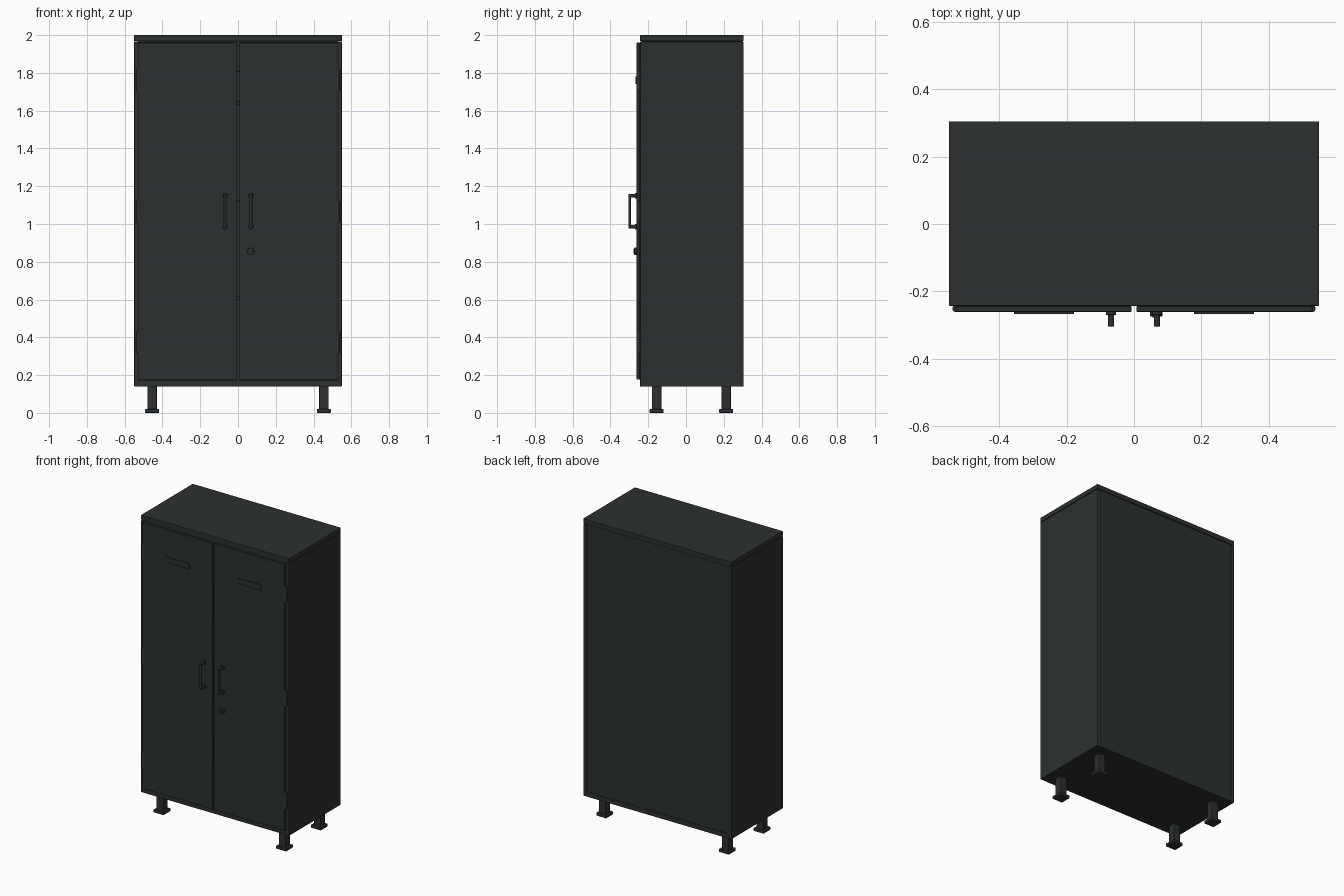
import bpy, math
from mathutils import Vector

if "Cube" in bpy.data.objects:
    bpy.data.objects.remove(bpy.data.objects["Cube"])

paint = bpy.data.materials.new("dark_paint")
paint.diffuse_color = (0.025, 0.03, 0.031, 1)
paint.use_nodes = True
paint.node_tree.nodes["Principled BSDF"].inputs["Base Color"].default_value = paint.diffuse_color


def finish(ob, name, bevel=0.0):
    ob.name = name
    ob.data.materials.append(paint)
    if bevel:
        m = ob.modifiers.new("bevel", 'BEVEL')
        m.width = bevel
        m.segments = 2
        m.limit_method = 'ANGLE'
    return ob


def box(name, x, y, z, bevel=0.002):
    """Box from (min, max) ranges on each axis."""
    c = [(a + b) / 2 for a, b in (x, y, z)]
    bpy.ops.mesh.primitive_cube_add(size=1, location=c)
    ob = bpy.context.object
    ob.scale = [abs(b - a) for a, b in (x, y, z)]
    bpy.ops.object.transform_apply(location=False, rotation=False, scale=True)
    return finish(ob, name, bevel)


def rod(name, a, b, r, sides=16, bevel=0.0):
    """Cylinder running from point a to point b."""
    a, b = Vector(a), Vector(b)
    bpy.ops.mesh.primitive_cylinder_add(vertices=sides, radius=r, depth=(b - a).length,
                                        location=(a + b) / 2)
    ob = bpy.context.object
    ob.rotation_euler = (b - a).to_track_quat('Z', 'Y').to_euler()
    bpy.ops.object.shade_smooth_by_angle(angle=math.radians(40))
    return finish(ob, name, bevel)


FRONT, BACK = -0.243, 0.305
DOOR = -0.261

# Carcass: lid, bottom, recessed back, header
box("lid", (-0.55, 0.55), (FRONT, BACK), (1.968, 2.0), 0.003)
box("top_panel", (-0.53, 0.53), (FRONT + 0.006, BACK - 0.006), (1.945, 1.969))
box("bottom_panel", (-0.53, 0.53), (FRONT, BACK), (0.14, 0.172))
box("back_panel", (-0.53, 0.53), (0.285, BACK - 0.005), (0.15, 1.965))

# Shelves and hanging rail inside
for i, z in enumerate((0.61, 1.13, 1.64)):
    box(f"shelf_{i + 1}", (-0.526, 0.526), (-0.22, 0.287), (z - 0.01, z + 0.01))
rod("hanging_rail", (-0.527, 0.03, 1.82), (0.527, 0.03, 1.82), 0.012)

for side, s in (("left", -1), ("right", 1)):
    # Side wall and door
    box(f"{side}_wall", (s * 0.525, s * 0.55), (FRONT, BACK), (0.14, 1.965), 0.003)
    box(f"{side}_door", (s * 0.007, s * 0.53), (DOOR, FRONT - 0.001), (0.176, 1.96), 0.003)

    # Hinge knuckles
    for i, z in enumerate((0.375, 1.065, 1.76)):
        rod(f"{side}_hinge_{i + 1}", (s * 0.529, -0.251, z - 0.054),
            (s * 0.529, -0.251, z + 0.054), 0.0105)

    # Blank label plate in a thin raised frame
    x0, x1, z0, z1 = 0.178, 0.356, 1.741, 1.781
    t = 0.004
    box(f"{side}_label_plate", (s * x0, s * x1), (DOOR - 0.003, DOOR + 0.002), (z0, z1), 0.001)
    for n, xr, zr in (("top", (x0, x1), (z1 - t, z1)), ("bottom", (x0, x1), (z0, z0 + t)),
                      ("inner", (x0, x0 + t), (z0, z1)), ("outer", (x1 - t, x1), (z0, z1))):
        box(f"{side}_label_{n}_rim", [s * v for v in xr], (DOOR - 0.006, DOOR + 0.001), zr, 0.0005)

    # Pull handle: two standoffs with collars, vertical grip
    hx, gy = s * 0.068, -0.298
    for n, z in (("lower", 0.985), ("upper", 1.15)):
        rod(f"{side}_handle_{n}_collar", (hx, DOOR + 0.002, z), (hx, -0.27, z), 0.015, bevel=0.001)
        rod(f"{side}_handle_{n}_standoff", (hx, DOOR, z), (hx, -0.305, z), 0.009, bevel=0.002)
    rod(f"{side}_handle_grip", (hx, gy, 0.98), (hx, gy, 1.155), 0.0075)

    # Legs with foot plates
    for n, y in (("front", -0.156), ("back", 0.212)):
        lx = s * 0.455
        box(f"{side}_{n}_leg", (lx - 0.025, lx + 0.025), (y - 0.025, y + 0.025), (0.015, 0.145), 0.004)
        box(f"{side}_{n}_foot", (lx - 0.038, lx + 0.038), (y - 0.038, y + 0.038), (0, 0.02), 0.004)

# Round lock with keyhole slot on the right door
rod("lock_body", (0.066, DOOR + 0.002, 0.856), (0.066, -0.274, 0.856), 0.019, 16, 0.002)
rod("lock_core", (0.066, -0.27, 0.856), (0.066, -0.278, 0.856), 0.011, 16)
